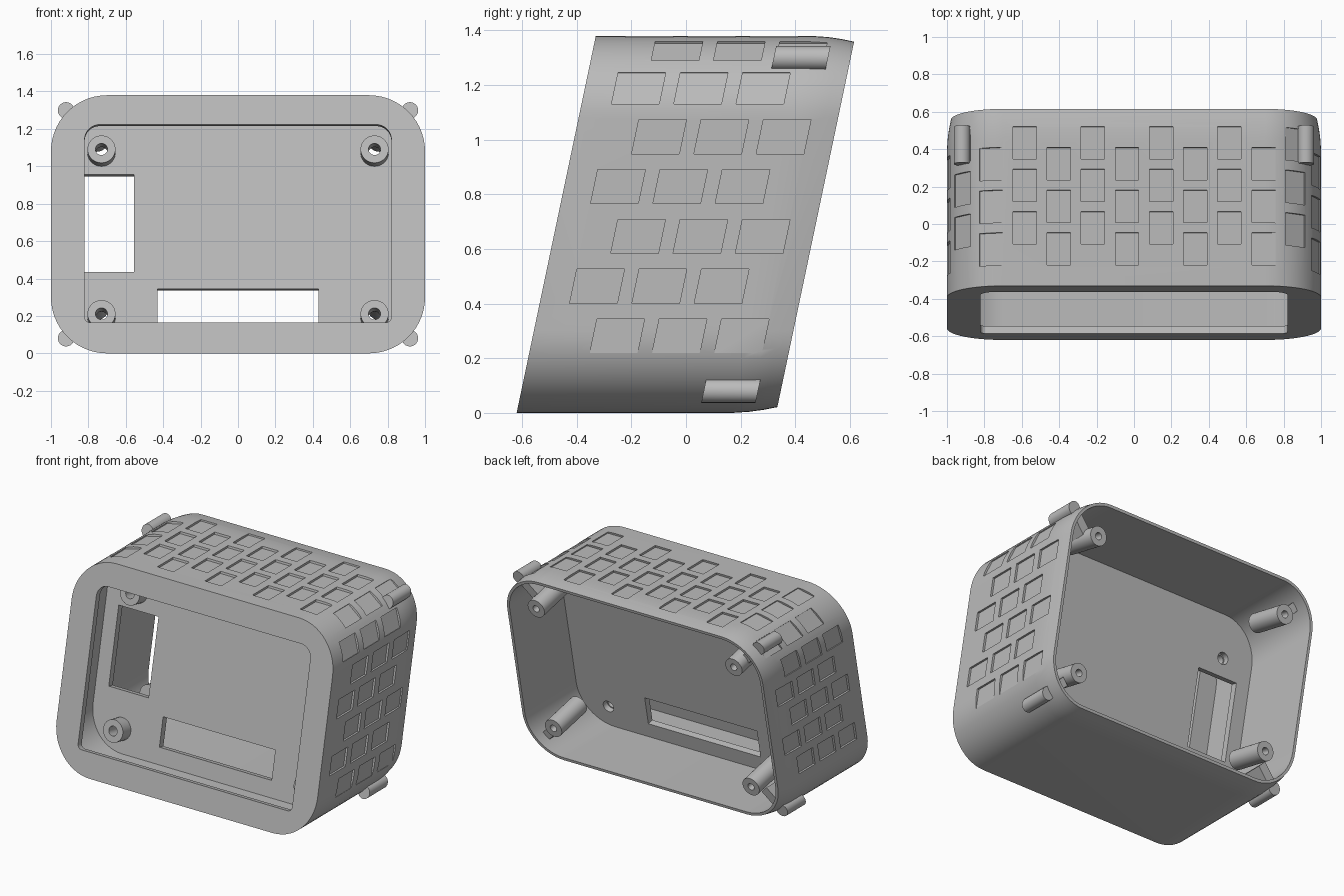
import bpy, bmesh, math
from mathutils import Vector, Matrix

cube = bpy.data.objects.get("Cube")
if cube:
    bpy.data.objects.remove(cube)

HEIGHT, RADIUS, SLANT = 1.38, 0.30, 0.21
MID = HEIGHT / 2
FRONT, BACK = -0.62, 0.33
PLATE_FRONT, PLATE_BACK = -0.278, -0.232
AXIS = Vector((0, -1, SLANT)).normalized()  # square to the leaning front

grey = bpy.data.materials.new("plain grey")
grey.use_nodes = True
grey.diffuse_color = (0.5, 0.5, 0.5, 1)
grey.node_tree.nodes["Principled BSDF"].inputs["Base Color"].default_value = (0.5, 0.5, 0.5, 1)


def lean(x, y, z):
    return Vector((x, y + SLANT * z, z))


def rounded(x0, x1, z0, z1, r_low, r_high, steps=14):
    """Rounded rectangle in x and z, with its own low and high corner radius."""
    points = []
    corners = [(x1, z1, -1, -1, r_high), (x0, z1, 1, -1, r_high),
               (x0, z0, 1, 1, r_low), (x1, z0, -1, 1, r_low)]
    for k, (x, z, sx, sz, r) in enumerate(corners):
        for i in range(steps + 1):
            a = math.pi / 2 * (k + i / steps)
            points.append((x + sx * r + r * math.cos(a), z + sz * r + r * math.sin(a)))
    return points


def inset_outline(d):
    return rounded(-1 + d, 1 - d, d, HEIGHT - d, RADIUS - d, RADIUS - d)


def circle(x, z, r, n=24):
    return [(x + r * math.cos(2 * math.pi * i / n), z + r * math.sin(2 * math.pi * i / n)) for i in range(n)]


def loft(bm, sections):
    """Skin (depth, outline) sections into a closed leaning solid."""
    rings = [[bm.verts.new(lean(x, y, z)) for x, z in pts] for y, pts in sections]
    for a, b in zip(rings, rings[1:]):
        for i in range(len(a)):
            j = (i + 1) % len(a)
            bm.faces.new((a[i], a[j], b[j], b[i]))
    bm.faces.new(rings[0])
    bm.faces.new(rings[-1])


def finish(bm, name):
    bmesh.ops.recalc_face_normals(bm, faces=bm.faces)
    mesh = bpy.data.meshes.new(name)
    bm.to_mesh(mesh)
    bm.free()
    mesh.materials.append(grey)
    obj = bpy.data.objects.new(name, mesh)
    bpy.context.collection.objects.link(obj)
    return obj


def solid(name, *sections):
    bm = bmesh.new()
    loft(bm, sections)
    return finish(bm, name)


def square_punch(name, face, outline):
    """Cutter running square to the front, with the outline true at depth face."""
    drop = SLANT / (1 + SLANT ** 2)
    return solid(name, *[(face + d, [(x, z - d * drop) for x, z in outline]) for d in (-0.1, 0.15)])


def rod(name, start, direction, length, radius):
    bm = bmesh.new()
    turn = direction.to_track_quat('Z', 'Y').to_matrix().to_4x4()
    place = Matrix.Translation(start + direction * length / 2) @ turn
    bmesh.ops.create_cone(bm, cap_ends=True, segments=28, radius1=radius, radius2=radius,
                          depth=length, matrix=place)
    return finish(bm, name)


def select(obj):
    bpy.ops.object.select_all(action='DESELECT')
    obj.select_set(True)
    bpy.context.view_layer.objects.active = obj


def cut(obj, cutter):
    cutter.hide_render = True
    select(obj)
    mod = obj.modifiers.new("cut", 'BOOLEAN')
    mod.operation, mod.solver, mod.object = 'DIFFERENCE', 'EXACT', cutter
    bpy.ops.object.modifier_apply(modifier=mod.name)
    bpy.data.objects.remove(cutter)


def around(s):
    """Point and outward normal at distance s: up the +x side, over the top, down the other."""
    side, arc, top = HEIGHT - RADIUS, RADIUS * math.pi / 2, 2 - 2 * RADIUS
    if s < side:
        return Vector((1, s)), Vector((1, 0))
    s -= side
    if s < arc:
        n = Vector((math.cos(s / RADIUS), math.sin(s / RADIUS)))
        return Vector((1 - RADIUS, side)) + n * RADIUS, n
    s -= arc
    if s < top:
        return Vector((1 - RADIUS - s, HEIGHT)), Vector((0, 1))
    s -= top
    if s < arc:
        n = Vector((-math.sin(s / RADIUS), math.cos(s / RADIUS)))
        return Vector((RADIUS - 1, side)) + n * RADIUS, n
    return Vector((-1, side - (s - arc))), Vector((-1, 0))


# Hollow shell, drawn in slightly at the back, with a framed front opening
shell = solid("shell", (FRONT, inset_outline(0)), (0.17, inset_outline(0)),
              (0.23, inset_outline(0.004)), (0.28, inset_outline(0.011)), (BACK, inset_outline(0.021)))
cut(shell, solid("cavity", (FRONT + 0.042, inset_outline(0.04)), (0.5, inset_outline(0.04))))
cut(shell, square_punch("opening", FRONT, rounded(-0.82, 0.82, 0.165, 1.223, 0.03, 0.08)))

# Staggered shallow pockets over the sides and top
bm = bmesh.new()
for i in range(22):
    p, n = around(0.281 + 0.1825 * i)
    t = Vector((-n.y, n.x)) * 0.0625
    outline = [p - t - n * 0.014, p + t - n * 0.014, p + t + n * 0.03, p - t + n * 0.03]
    for row in range(3):
        y = (0.145 if i % 2 == 0 else 0.033) - 0.228 * row
        loft(bm, [(y - 0.087, outline), (y + 0.087, outline)])
cut(shell, finish(bm, "pockets"))

# Inner plate with a tall and a wide window
plate = solid("inner_plate", (PLATE_FRONT, inset_outline(0.035)), (PLATE_BACK, inset_outline(0.035)))
for x0, x1, z0, z1 in ((-0.86, -0.555, 0.435, 0.955), (-0.43, 0.43, 0.15, 0.345)):
    cut(plate, square_punch("window", PLATE_FRONT, [(x0, z0), (x1, z0), (x1, z1), (x0, z1)]))

parts = [shell, plate]
for sx, side in ((-1, "right"), (1, "left")):
    for sz, level in ((-1, "lower"), (1, "upper")):
        tag = f"{level}_{side}"
        # Screw boss standing on the front of the plate, with a wider hole behind
        base = lean(sx * 0.73, PLATE_FRONT + 0.005, 0.632 + sz * 0.44)
        boss = rod("boss_" + tag, base, AXIS, 0.095, 0.075)
        for target, radius in ((boss, 0.032), (plate, 0.04)):
            cut(target, rod("screw_hole", base - AXIS * 0.2, AXIS, 0.5, radius))
        # Drilled post reaching in from the back rim
        end = lean(sx * 0.757, BACK - 0.01, MID + sz * 0.45)
        post = rod("post_" + tag, end, AXIS, 0.28, 0.064)
        cut(post, rod("post_hole", end - AXIS * 0.1, AXIS, 0.3, 0.024))
        # Web tying the post to the corner, and the small lug outside it
        out = Vector((sx, sz)).normalized()
        across = Vector((-out.y, out.x)) * 0.03
        corner = Vector((sx * (1 - RADIUS), MID + sz * (MID - RADIUS)))
        a, b = corner + out * 0.14, corner + out * 0.28
        strip = [a - across, b - across, b + across, a + across]
        web = solid("web_" + tag, (0.06, strip), (0.245, strip))
        c = corner + out * 0.31
        ring = circle(c.x, c.y, 0.044)
        lug = solid("lug_" + tag, (0.048, ring), (0.247, ring))
        parts += [boss, post, web, lug]

for obj in parts:
    select(obj)
    bpy.ops.object.shade_smooth_by_angle(angle=math.radians(30))
